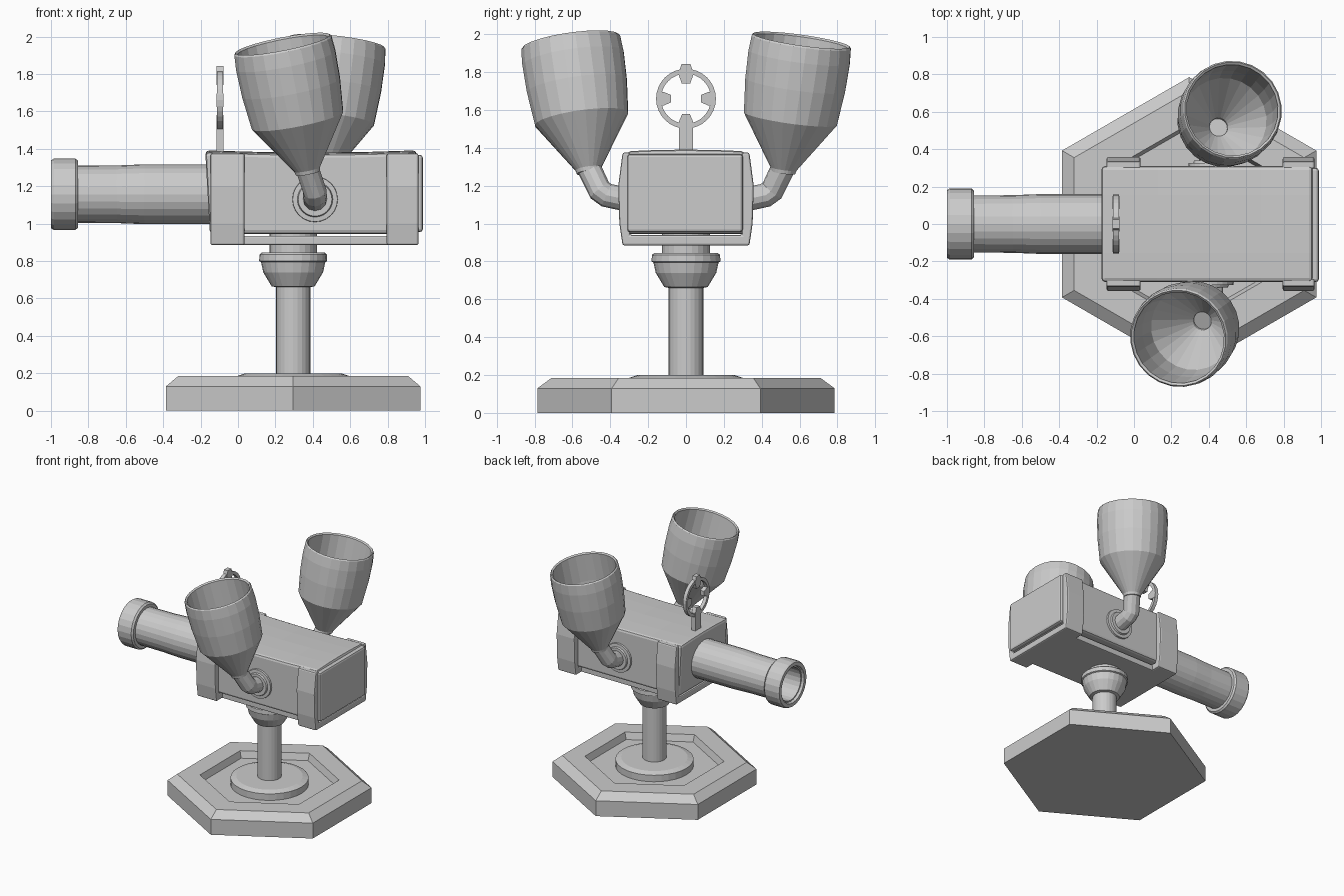
import bpy, bmesh, math
from mathutils import Vector, Matrix

if "Cube" in bpy.data.objects:
    bpy.data.objects.remove(bpy.data.objects["Cube"])


def finish(name, bm, bevel=0.0):
    bmesh.ops.recalc_face_normals(bm, faces=bm.faces)
    me = bpy.data.meshes.new(name)
    bm.to_mesh(me)
    bm.free()
    ob = bpy.data.objects.new(name, me)
    bpy.context.collection.objects.link(ob)
    if bevel:
        m = ob.modifiers.new("bevel", 'BEVEL')
        m.width, m.segments, m.limit_method = bevel, 2, 'ANGLE'
    return ob


def lathe(name, profile, origin, axis=(0, 0, 1), segs=24, phase=0.0, closed=False):
    """Revolve (radius, height) points around an axis."""
    bm = bmesh.new()
    rot = Vector(axis).to_track_quat('Z', 'Y').to_matrix()
    rings = []
    for r, h in profile:
        ring = []
        for i in range(segs):
            a = phase + math.tau * i / segs
            p = rot @ Vector((r * math.cos(a), r * math.sin(a), h))
            ring.append(bm.verts.new(p + Vector(origin)))
        rings.append(ring)
    pairs = list(zip(rings, rings[1:]))
    if closed:
        pairs.append((rings[-1], rings[0]))
    for a, b in pairs:
        for i in range(segs):
            j = (i + 1) % segs
            bm.faces.new((a[i], a[j], b[j], b[i]))
    if not closed:
        bm.faces.new(rings[0])
        bm.faces.new(rings[-1])
    return finish(name, bm)


def box(name, lo, hi, bevel=0.015, warp=None, cuts=0):
    """Bevelled box between two corners, optionally warped."""
    lo, hi = Vector(lo), Vector(hi)
    bm = bmesh.new()
    bmesh.ops.create_cube(bm, size=1)
    bmesh.ops.transform(bm, verts=bm.verts, matrix=Matrix.Translation((lo + hi) / 2)
                        @ Matrix.Diagonal((*(hi - lo), 1)))
    if cuts:
        bmesh.ops.subdivide_edges(bm, edges=bm.edges, cuts=cuts, use_grid_fill=True)
    if warp:
        for v in bm.verts:
            v.co = warp(v.co)
    return finish(name, bm, bevel)


def prism(name, outline, x0, x1, bevel=0.0):
    """Extrude a (y, z) outline along x."""
    bm = bmesh.new()
    f = bm.faces.new([bm.verts.new((x0, y, z)) for y, z in outline])
    g = bmesh.ops.extrude_face_region(bm, geom=[f])
    bmesh.ops.translate(bm, vec=(x1 - x0, 0, 0),
                        verts=[v for v in g['geom'] if isinstance(v, bmesh.types.BMVert)])
    return finish(name, bm, bevel)


CX = 0.295  # stand axis

# Hexagonal base with recess, foot disk, stem and cup
lathe("base", [(0.785, 0), (0.785, 0.13), (0.71, 0.185), (0.535, 0.185), (0.515, 0.13)],
      (CX, 0, 0), segs=6, phase=math.pi / 2)
lathe("foot_disk", [(0.3, 0.125), (0.3, 0.185), (0.255, 0.2)], (CX, 0, 0), segs=32)
lathe("stem", [(0.092, 0.19), (0.092, 0.68)], (CX, 0, 0))
lathe("swivel_cup", [(0.09, 0.66), (0.115, 0.665), (0.16, 0.74), (0.172, 0.795), (0.182, 0.8),
                     (0.18, 0.835), (0.168, 0.845)], (CX, 0, 0))
lathe("neck", [(0.127, 0.84), (0.127, 0.95)], (CX, 0, 0))


# Main body, slightly swollen, with the front edge leaning outwards at the top
def body_warp(c):
    x, y, z = c
    t = (x - 0.4) / 0.56
    if x < -0.1:
        x -= 0.025 * (z - 0.94) / 0.44
    if z > 1.3:
        z += 0.012 * t * t - 0.008 * (y / 0.3) ** 2
    return Vector((x, y, z))


box("body", (-0.15, -0.31, 0.945), (0.955, 0.31, 1.38), 0.02, body_warp, cuts=3)
box("bottom_rail", (0.0, -0.26, 0.885), (0.82, 0.26, 0.935), 0.008)
box("end_plate", (0.94, -0.31, 0.955), (0.988, 0.3, 1.368), 0.015)

# U-shaped straps round the sides and underside
half = [(0.335, 0.885), (0.352, 1.0), (0.358, 1.2), (0.335, 1.375)]
inner = [(0.295, 1.375), (0.295, 0.94)]
right = half + inner
left = [(-y, z) for y, z in reversed(right)]
for name, x0, x1 in (("front_strap", -0.147, 0.035), ("rear_strap", 0.795, 0.965)):
    prism(name, right + left, x0, x1, 0.01)

# Barrel and hollow muzzle ring, revolved along -x
lathe("barrel", [(0.16, 0.1), (0.16, 0.5), (0.154, 0.65), (0.152, 0.98), (0.135, 0.98),
                 (0.135, 0.2)], (0, 0, 1.157), (-1, 0, 0))
lathe("muzzle", [(0.178, 0.855), (0.19, 0.868), (0.19, 0.985), (0.182, 1.0), (0.152, 1.0),
                 (0.145, 0.985), (0.145, 0.855)], (0, 0, 1.157), (-1, 0, 0), closed=True)

# Ring sight with post and four teeth
SX0, SX1, SZ = -0.114, -0.078, 1.66
lathe("sight_ring", [(0.132, SX0 + 0.003), (0.158, SX0 + 0.003), (0.158, SX1 - 0.003),
                     (0.132, SX1 - 0.003)], (0, 0, SZ), (1, 0, 0), segs=32, closed=True)
prism("sight_post", [(-0.036, 1.36), (0.036, 1.36), (0.036, 1.53), (-0.036, 1.53)], SX0, SX1)
for k, name in enumerate(("right", "top", "left", "bottom")):
    a = k * math.pi / 2
    tip = 0.183 if k == 1 else 0.15
    shape = [(0.08, -0.022), (0.13, -0.04), (0.15, -0.034), (tip, -0.024),
             (tip, 0.024), (0.15, 0.034), (0.13, 0.04), (0.08, 0.022)]
    if k != 1:
        shape = [(0.08, -0.02), (0.118, -0.036), (tip, -0.036),
                 (tip, 0.036), (0.118, 0.036), (0.08, 0.02)]
    prism("sight_tooth_" + name,
          [(r * math.cos(a) - w * math.sin(a), SZ + r * math.sin(a) + w * math.cos(a))
           for r, w in shape], SX0, SX1)

# Two funnels leaning opposite ways, each with elbow pipe and wall flange
for name, s, neck_x, rim_x in (("front", -1, 0.37, 0.24), ("back", 1, 0.45, 0.525)):
    neck, rim = Vector((neck_x, s * 0.515, 1.29)), Vector((rim_x, s * 0.608, 1.952))
    lathe(name + "_funnel",
          [(0.066, -0.02), (0.07, 0.0), (0.25, 0.27), (0.268, 0.45), (0.272, 0.6), (0.266, 0.68),
           (0.258, 0.69), (0.246, 0.68), (0.245, 0.45), (0.228, 0.29), (0.05, 0.03), (0.048, -0.01)],
          neck, rim - neck)
    lathe(name + "_flange", [(0.122, 0), (0.12, 0.02), (0.095, 0.022), (0.09, 0.035)],
          (0.412, s * 0.305, 1.13), (0, s, 0))
    cu = bpy.data.curves.new(name + "_elbow", 'CURVE')
    cu.dimensions, cu.bevel_depth, cu.bevel_resolution, cu.use_fill_caps = '3D', 0.064, 4, True
    sp = cu.splines.new('POLY')
    pts = [(0.412, s * 0.3, 1.125), (0.411, s * 0.42, 1.15), (0.41, s * 0.455, 1.175),
           tuple(neck + (rim - neck) * 0.02)]
    sp.points.add(len(pts) - 1)
    for p, co in zip(sp.points, pts):
        p.co = (*co, 1)
    sp.use_smooth = False
    bpy.context.collection.objects.link(bpy.data.objects.new(name + "_elbow", cu))
